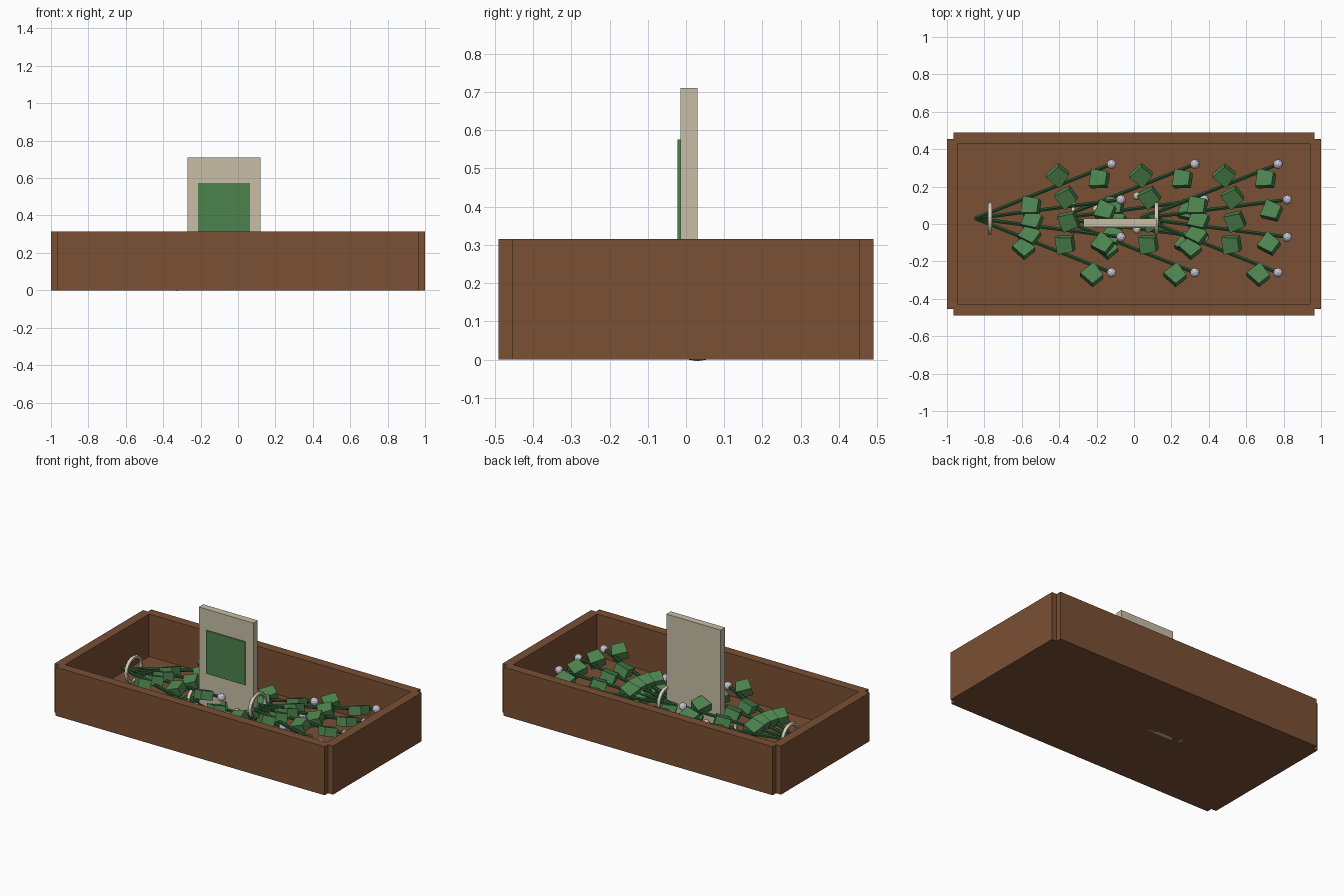
import bpy
import bmesh
import math
from mathutils import Matrix, Vector

cube = bpy.data.objects.get("Cube")
if cube:
    bpy.data.objects.remove(cube)


def material(name, rgb):
    mat = bpy.data.materials.new(name)
    mat.use_nodes = True
    mat.diffuse_color = (*rgb, 1)
    mat.node_tree.nodes["Principled BSDF"].inputs["Base Color"].default_value = (*rgb, 1)
    return mat


wood = material("brown wood", (0.195, 0.08, 0.034))
card = material("beige card", (0.58, 0.52, 0.39))
leaf_green = material("leaf green", (0.073, 0.225, 0.075))
stem_green = material("stem green", (0.018, 0.09, 0.03))
petal = material("pale lavender", (0.6, 0.56, 0.68))
twine = material("pale twine", (0.68, 0.61, 0.48))


def finish(name, bm, mat):
    mesh = bpy.data.meshes.new(name)
    bm.to_mesh(mesh)
    bm.free()
    mesh.materials.append(mat)
    obj = bpy.data.objects.new(name, mesh)
    bpy.context.collection.objects.link(obj)
    return obj


def box(name, low, high, mat):
    low, high = Vector(low), Vector(high)
    bm = bmesh.new()
    place = Matrix.Translation((low + high) / 2) @ Matrix.Diagonal((*(high - low), 1))
    bmesh.ops.create_cube(bm, size=1, matrix=place)
    return finish(name, bm, mat)


def ball(name, centre, radius, mat):
    bm = bmesh.new()
    bmesh.ops.create_icosphere(bm, subdivisions=2, radius=radius,
                               matrix=Matrix.Translation(centre))
    return finish(name, bm, mat)


def stem(name, start, end):
    bm = bmesh.new()
    line = end - start
    place = Matrix.Translation((start + end) / 2) @ line.to_track_quat("Z", "Y").to_matrix().to_4x4()
    bmesh.ops.create_cone(bm, cap_ends=True, segments=6, radius1=0.011, radius2=0.011,
                          depth=line.length, matrix=place)
    finish(name, bm, stem_green)


def leaf(name, centre, yaw, side):
    # Chunky block, narrowed towards one end
    bm = bmesh.new()
    bmesh.ops.create_cube(bm, size=1)
    for v in bm.verts:
        if v.co.x > 0:
            v.co.y *= 0.8
    place = (Matrix.Translation(centre) @ Matrix.Rotation(yaw + side * 0.45, 4, "Z")
             @ Matrix.Rotation(-0.3, 4, "Y") @ Matrix.Rotation(side * 0.25, 4, "X")
             @ Matrix.Diagonal((0.09, 0.095, 0.055, 1)))
    bmesh.ops.transform(bm, matrix=place, verts=bm.verts)
    finish(name, bm, leaf_green)


# Planter box
H = 0.315
box("floor", (-0.965, -0.455, 0), (0.965, 0.455, 0.04), wood)
for side, word in ((-1, "front"), (1, "back")):
    ys = sorted((side * 0.43, side * 0.49))
    box(word + "_wall", (-0.965, ys[0], 0), (0.965, ys[1], H), wood)
for side, word in ((-1, "right"), (1, "left")):
    xs = sorted((side * 0.94, side * 1.0))
    box(word + "_wall", (xs[0], -0.455, 0), (xs[1], 0.455, H), wood)

# Sign and its green panel
box("sign", (-0.27, -0.015, 0), (0.12, 0.03, 0.71), card)
box("sign_panel", (-0.215, -0.022, 0.295), (0.065, -0.015, 0.575), leaf_green)


def tie(name, centre):
    bpy.ops.mesh.primitive_torus_add(major_segments=20, minor_segments=6,
                                     major_radius=0.077, minor_radius=0.012,
                                     location=centre, rotation=(0, math.pi / 2, 0))
    ring = bpy.context.object
    ring.name = name
    ring.data.materials.append(twine)
    bpy.ops.object.shade_smooth_by_angle(angle=math.radians(60))


# Tied bunches: fanned stems, alternating leaves and a flower at each tip
ENDS = ((0.73, 0.29), (0.78, 0.1), (0.78, -0.1), (0.73, -0.29))
for b, (x, drop) in enumerate(((-0.85, 0), (-0.405, 0.07), (0.04, 0))):
    base = Vector((x, 0.03, 0.14 - drop))
    tie(f"tie_{b}", base + Vector((0.08, 0, 0.015)))
    for s, (dx, dy) in enumerate(ENDS):
        tip = base + Vector((dx, dy, 0.058))
        stem(f"stem_{b}_{s}", base, tip)
        ball(f"flower_{b}_{s}", tip, 0.026, petal)
        yaw = math.atan2(dy, dx)
        for k, (t, side) in enumerate(((0.385, -1), (0.635, 1), (0.885, -1))):
            point = base.lerp(tip, t)
            offset = Vector((-math.sin(yaw), math.cos(yaw), 0)) * side * 0.05
            leaf(f"leaf_{b}_{s}_{k}", point + offset + Vector((0, 0, 0.012)), yaw, side)

# Loose buds lying low among the bunches
for i, (x, y) in enumerate(((-0.2, 0.08), (0.015, 0.15), (0.015, -0.03))):
    ball(f"bud_{i}", (x, y, 0.11), 0.022, twine)
